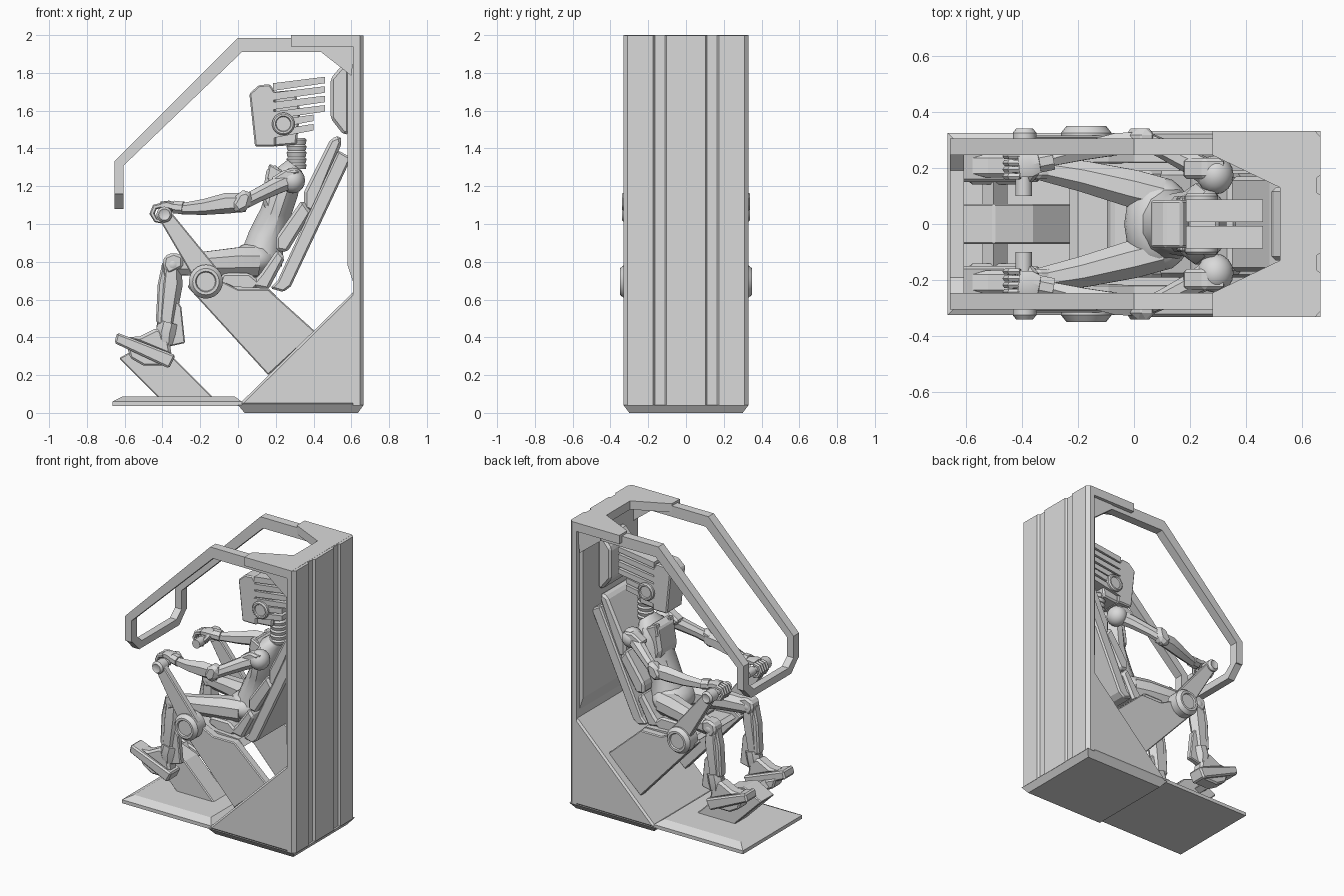
import bpy, bmesh, math
from mathutils import Vector

grey = bpy.data.materials.new("plain grey")
grey.diffuse_color = (0.7, 0.7, 0.7, 1)


def finish(name, bm, bevel=0, smooth=False):
    bmesh.ops.recalc_face_normals(bm, faces=bm.faces)
    mesh = bpy.data.meshes.new(name)
    bm.to_mesh(mesh)
    bm.free()
    mesh.materials.append(grey)
    ob = bpy.data.objects.new(name, mesh)
    bpy.context.collection.objects.link(ob)
    if bevel:
        m = ob.modifiers.new("bevel", 'BEVEL')
        m.width, m.segments, m.limit_method = bevel, 1, 'ANGLE'
    if smooth:
        bpy.ops.object.select_all(action='DESELECT')
        ob.select_set(True)
        bpy.context.view_layer.objects.active = ob
        bpy.ops.object.shade_smooth_by_angle(angle=math.radians(35))
    return ob


def prism(name, pts, a, b, axis='y', bevel=0):
    """Extrude a flat outline from a to b along an axis."""
    put = {'x': lambda p, t: (t, p[0], p[1]),
           'y': lambda p, t: (p[0], t, p[1]),
           'z': lambda p, t: (p[0], p[1], t)}[axis]
    bm = bmesh.new()
    f = bm.faces.new([bm.verts.new(put(p, a)) for p in pts])
    ext = bmesh.ops.extrude_face_region(bm, geom=[f])
    d = Vector(put((0, 0), b - a))
    bmesh.ops.translate(bm, vec=d, verts=[v for v in ext['geom'] if isinstance(v, bmesh.types.BMVert)])
    return finish(name, bm, bevel)


def loft(name, stations, n=8, smooth=True, side=(0, 1, 0)):
    """Tapered limb: stations are (centre, side radius, other radius)."""
    bm = bmesh.new()
    c = [Vector(s[0]) for s in stations]
    rings = []
    for i, (_, ra, rb) in enumerate(stations):
        t = c[min(i + 1, len(c) - 1)] - c[max(i - 1, 0)]
        t = t.normalized() if t.length > 1e-6 else (c[-1] - c[0]).normalized()
        u = Vector(side)
        u = (u - t * u.dot(t)).normalized()
        w = t.cross(u)
        rings.append([bm.verts.new(c[i] + u * ra * math.cos(q) + w * rb * math.sin(q))
                      for q in [2 * math.pi * (k + .5) / n for k in range(n)]])
    for r0, r1 in zip(rings, rings[1:]):
        for k in range(n):
            bm.faces.new((r0[k], r0[(k + 1) % n], r1[(k + 1) % n], r1[k]))
    bm.faces.new(rings[0])
    bm.faces.new(rings[-1])
    return finish(name, bm, 0, smooth)


def disc(name, x, z, steps, n=24):
    """Turned part along y: steps are (y, radius)."""
    bm = bmesh.new()
    rings = [[bm.verts.new((x + r * math.cos(2 * math.pi * k / n), y, z + r * math.sin(2 * math.pi * k / n)))
              for k in range(n)] for y, r in steps]
    for r0, r1 in zip(rings, rings[1:]):
        for k in range(n):
            bm.faces.new((r0[k], r0[(k + 1) % n], r1[(k + 1) % n], r1[k]))
    bm.faces.new(rings[0])
    bm.faces.new(rings[-1])
    return finish(name, bm, 0, True)


def ball(name, c, r):
    bm = bmesh.new()
    bmesh.ops.create_uvsphere(bm, u_segments=16, v_segments=10, radius=1)
    bmesh.ops.scale(bm, vec=r, verts=bm.verts)
    bmesh.ops.translate(bm, vec=c, verts=bm.verts)
    return finish(name, bm, 0, True)


def frustum(name, lo, hi):
    """Block with different rectangles (x0, x1, half y, z) below and above."""
    bm = bmesh.new()
    a, b = [[bm.verts.new(p) for p in ((x0, -h, z), (x1, -h, z), (x1, h, z), (x0, h, z))]
            for x0, x1, h, z in (lo, hi)]
    for k in range(4):
        bm.faces.new((a[k], a[(k + 1) % 4], b[(k + 1) % 4], b[k]))
    bm.faces.new(a)
    bm.faces.new(b)
    return finish(name, bm)


# cabinet: grooved back wall, inner panel, wedge base, floor plate
half = [(.645, .332), (.665, .31), (.665, .175), (.652, .165), (.652, .112), (.665, .102)]
prism("back_wall", [(.61, .332)] + half + [(x, -y) for x, y in half[::-1]] + [(.61, -.332)], .04, 1.999, 'z')
prism("inner_panel", [(.62, .66), (.58, .78), (.58, 1.95), (.62, 1.95)], -.3, .3)
prism("wedge_base", [(0, .04), (.61, .64), (.64, .67), (.645, .04)], -.332, .332, bevel=.012)
frustum("base_foot", (.035, .635, .3, 0), (0, .665, .332, .042))
frustum("floor_plate", (-.665, .02, .325, .036), (-.665, .02, .325, .06))
frustum("floor_plate_top", (-.665, .02, .325, .06), (-.61, -.02, .27, .088))

# canopy: notched roof, corner gusset, side rails, front loop
prism("roof", [(.645, -.332), (.28, -.332), (.28, -.245), (.52, -.13), (.52, .13), (.28, .245),
               (.28, .332), (.645, .332)], 1.94, 2, 'z')
for s, side in ((-1, "left"), (1, "right")):
    prism(side + "_roof_gusset", [(.44, 1.945), (.44, 1.91), (.6, 1.785), (.62, 1.945)], s * .25, s * .31)
    prism(side + "_rail", [(.45, 1.985), (0, 1.985), (-.655, 1.33), (-.655, 1.16), (-.605, 1.16),
                           (-.605, 1.31), (.02, 1.91), (.45, 1.91)], s * .245, s * .305)
    # seat carrier plates
    prism(side + "_seat_beam", [(-.27, .67), (-.2, .72), (-.09, .7), (0, .655), (.16, .655), (.41, .43), (.16, .2)],
          s * .215, s * .272, bevel=.006)
prism("front_loop", [(-.305, 1.17), (-.22, 1.08), (.22, 1.08), (.305, 1.17), (.245, 1.18),
                     (.19, 1.13), (-.19, 1.13), (-.245, 1.18)], -.655, -.605, 'x')

# seat: pan, backrest shell, cushions, headrest
prism("seat_pan", [(-.23, .66), (-.2, .68), (.16, .66), (.2, .62), (-.19, .625)], -.22, .22)
prism("backrest_shell", [(.53, 1.39), (.6, 1.35), (.28, .67), (.24, .64), (.17, .66), (.21, .7)],
      -.19, .19, bevel=.01)
prism("upper_cushion", [(.49, 1.45), (.54, 1.47), (.55, 1.43), (.4, 1.06), (.35, 1.08), (.35, 1.17)],
      -.17, .17, bevel=.015)
prism("middle_cushion", [(.34, 1.13), (.39, 1.06), (.26, .85), (.2, .86), (.2, .93)], -.18, .18, bevel=.015)
prism("lower_cushion", [(.21, .87), (.25, .82), (.16, .65), (.06, .67), (.12, .74)], -.19, .19, bevel=.015)
prism("seat_cushion", [(-.1, .69), (-.08, .74), (.06, .74), (.12, .69), (.08, .65), (-.02, .655)],
      -.19, .19, bevel=.012)
prism("headrest", [(.49, 1.77), (.55, 1.84), (.59, 1.82), (.59, 1.48), (.56, 1.47), (.49, 1.56)],
      -.13, .13, bevel=.015)

# footrest post and pedal bar
prism("footrest_post", [(-.63, .29), (-.42, .08), (-.13, .08), (-.36, .31), (-.5, .36)], -.072, .072, bevel=.006)
prism("pedal_bar", [(-.54, .29), (-.49, .25), (-.45, .27), (-.5, .33)], -.2, .2)

# head: face block, jaw, skull, neck rings
prism("face_block", [(.06, 1.69), (.11, 1.735), (.17, 1.74), (.195, 1.7), (.2, 1.41), (.09, 1.41)],
      -.085, .085, bevel=.008)
prism("skull", [(.19, 1.7), (.3, 1.71), (.33, 1.6), (.31, 1.42), (.19, 1.41)], -.07, .07, bevel=.01)
for k in range(5):
    z = 1.29 + .033 * k
    loft("neck_ring_%d" % k, [((.31, 0, z), .045, .05), ((.31, 0, z + .022), .052, .055),
                              ((.31, 0, z + .033), .042, .045)], 12)

# torso: pelvis, body, chest plate
ball("pelvis", (.09, 0, .81), (.125, .17, .095))
loft("torso", [((.12, 0, .8), .14, .12), ((.15, 0, .93), .11, .1), ((.2, 0, 1.06), .12, .085),
               ((.24, 0, 1.18), .15, .085), ((.27, 0, 1.27), .12, .07), ((.3, 0, 1.31), .06, .05)], 12)
prism("chest_plate", [(.15, 1.28), (.17, 1.31), (.22, 1.31), (.22, 1.08), (.15, 1.07), (.125, 1.13)],
      -.1, .1, bevel=.02)
prism("belly_plate", [(.12, 1.07), (.16, 1.06), (.1, .9), (.04, .88)], -.06, .06, bevel=.01)

for s, side in ((-1, "left_"), (1, "right_")):
    # head slats and ear disc
    for k in range(6):
        z, e = 1.745 - .05 * k, (.46 if k < 4 else .40)
        prism(side + "head_slat_%d" % k, [(.185, z), (e - .02, z + .032), (e, z + .034), (e, z), (.185, z - .04)],
              s * .008, s * .088)
    disc(side + "ear", .24, 1.53, [(s * .06, .06), (s * .1, .06), (s * .108, .052), (s * .108, .042), (s * .1, .038)])
    prism(side + "collar", [(.15, 1.24), (.165, 1.32), (.2, 1.3), (.26, 1.27), (.2, 1.2)],
          s * .05, s * .1, bevel=.008)

    # control lever with pivot hub and grip
    disc(side + "lever_hub", -.17, .695, [(s * .24, .09), (s * .325, .09), (s * .35, .07), (s * .35, .055), (s * .34, .05)])
    prism(side + "lever", [(-.25, .74), (-.42, 1.03), (-.425, 1.07), (-.39, 1.09), (-.36, 1.07), (-.09, .74),
                           (-.13, .64), (-.22, .64)], s * .27, s * .315, bevel=.006)
    disc(side + "lever_cap", -.39, 1.05, [(s * .26, .042), (s * .325, .042), (s * .34, .03), (s * .335, .02)], 16)
    disc(side + "grip", -.393, 1.05, [(s * .1, .024), (s * .3, .024)], 12)
    disc(side + "grip_end", -.393, 1.05, [(s * .1, .03), (s * .17, .03)], 12)

    # arm: shoulder, upper arm, elbow, forearm, wrist
    ball(side + "shoulder", (.29, s * .175, 1.23), (.065, .07, .068))
    loft(side + "upper_arm", [((.27, s * .18, 1.23), .05, .05), ((.2, s * .22, 1.2), .042, .047),
                              ((.1, s * .27, 1.15), .035, .04), ((.04, s * .295, 1.12), .035, .04)])
    prism(side + "shoulder_guard", [(.2, 1.2), (.17, 1.24), (.25, 1.29), (.33, 1.28), (.28, 1.24)],
          s * .16, s * .235, bevel=.012)
    prism(side + "elbow", [(.08, 1.15), (.06, 1.08), (0, 1.05), (-.04, 1.1), (0, 1.17), (.05, 1.185)],
          s * .26, s * .34, bevel=.025)
    loft(side + "forearm", [((.04, s * .295, 1.115), .04, .05), ((-.06, s * .285, 1.11), .045, .055),
                            ((-.18, s * .26, 1.09), .037, .042), ((-.3, s * .23, 1.08), .028, .03)], 6)
    loft(side + "wrist", [((-.29, s * .23, 1.085), .04, .036), ((-.34, s * .22, 1.09), .04, .036)], 8)

    # hand: palm and curled fingers around the grip
    loft(side + "palm", [((-.32, s * .225, 1.085), .035, .025), ((-.37, s * .21, 1.1), .048, .024),
                         ((-.41, s * .205, 1.1), .045, .018)], 6)
    for k in range(4):
        y = s * (.17 + .024 * k)
        loft(side + "finger_%d" % k, [((-.405, y, 1.098), .012, .014), ((-.44, y, 1.09), .013, .015),
                                      ((-.455, y, 1.055), .012, .014), ((-.435, y, 1.02), .012, .012),
                                      ((-.4, y, 1.012), .01, .01)], 6)
    loft(side + "thumb", [((-.35, s * .185, 1.09), .014, .016), ((-.37, s * .16, 1.06), .013, .014),
                          ((-.39, s * .16, 1.02), .011, .012)], 6)

    # leg: thigh, knee guard, shin, calf fin
    loft(side + "thigh", [((.1, s * .1, .8), .07, .08), ((0, s * .125, .8), .073, .082),
                          ((-.18, s * .17, .79), .06, .068), ((-.34, s * .2, .78), .045, .055)])
    ball(side + "knee_joint", (-.345, s * .205, .785), (.05, .05, .05))
    prism(side + "knee_guard", [(-.4, .78), (-.39, .83), (-.34, .85), (-.29, .83), (-.29, .77), (-.37, .73)],
          s * .16, s * .25, bevel=.014)
    loft(side + "shin", [((-.35, s * .205, .79), .042, .05), ((-.355, s * .208, .68), .05, .062),
                         ((-.375, s * .21, .52), .042, .052), ((-.39, s * .21, .38), .036, .045)], 6)
    prism(side + "shin_guard", [(-.4, .8), (-.425, .68), (-.435, .48), (-.4, .45), (-.37, .7)],
          s * .175, s * .24, bevel=.01)
    prism(side + "calf_fin", [(-.34, .62), (-.3, .56), (-.28, .37), (-.37, .35), (-.37, .5)],
          s * .19, s * .23, bevel=.006)
    loft(side + "ankle", [((-.37, s * .21, .48), .048, .055), ((-.385, s * .21, .42), .052, .058),
                          ((-.385, s * .21, .36), .04, .045)], 8)

    # foot on its tilted rest
    prism(side + "sole", [(-.64, .425), (-.655, .37), (-.365, .235), (-.33, .305)], s * .15, s * .265, bevel=.01)
    prism(side + "foot_upper", [(-.59, .4), (-.52, .405), (-.43, .45), (-.37, .42), (-.35, .3)],
          s * .165, s * .25, bevel=.015)
    prism(side + "foot_rest", [(-.59, .36), (-.57, .29), (-.5, .25), (-.38, .25), (-.36, .27)],
          s * .14, s * .24, bevel=.01)
